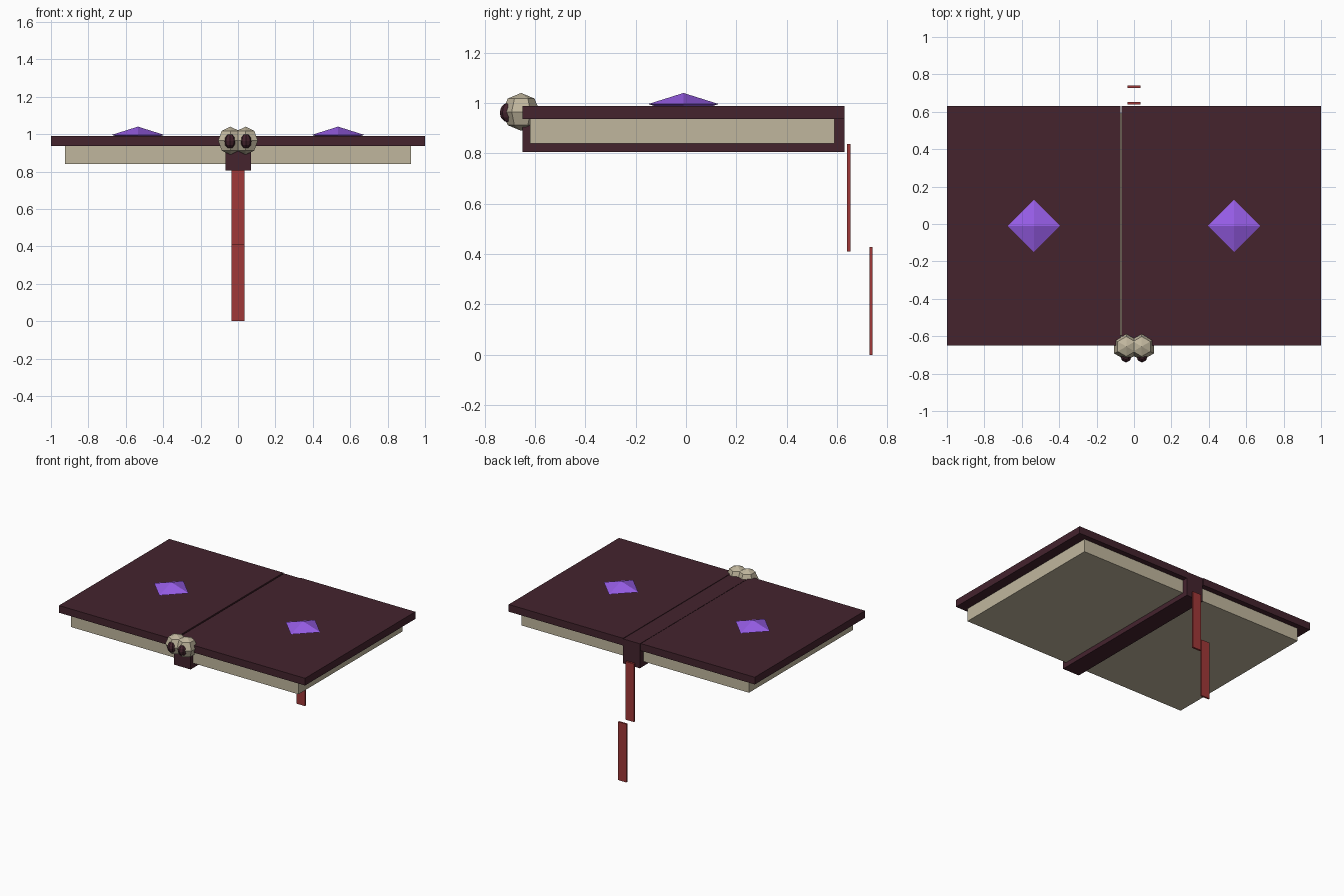
import bpy
import bmesh
from mathutils import Matrix, Vector

cube = bpy.data.objects.get("Cube")
if cube:
    bpy.data.objects.remove(cube, do_unlink=True)


def material(name, rgb):
    mat = bpy.data.materials.new(name)
    mat.use_nodes = True
    color = (*rgb, 1)
    mat.diffuse_color = color
    mat.node_tree.nodes["Principled BSDF"].inputs["Base Color"].default_value = color
    return mat


MAROON = material("dark maroon", (0.058, 0.017, 0.027))
BEIGE = material("parchment beige", (0.53, 0.47, 0.34))
RED = material("ribbon red", (0.35, 0.04, 0.04))
PURPLE = material("gem purple", (0.31, 0.11, 0.80))


def finish(name, bm, mat):
    mesh = bpy.data.meshes.new(name)
    bm.to_mesh(mesh)
    bm.free()
    mesh.materials.append(mat)
    obj = bpy.data.objects.new(name, mesh)
    bpy.context.collection.objects.link(obj)
    return obj


def box(name, low, high, mat):
    low, high = Vector(low), Vector(high)
    bm = bmesh.new()
    bmesh.ops.create_cube(bm, size=1)
    bmesh.ops.scale(bm, vec=high - low, verts=bm.verts)
    bmesh.ops.translate(bm, vec=(low + high) / 2, verts=bm.verts)
    return finish(name, bm, mat)


def ball(name, centre, radii, segments, rings, mat):
    bm = bmesh.new()
    bmesh.ops.create_uvsphere(
        bm, u_segments=segments, v_segments=rings, radius=1,
        matrix=Matrix.LocRotScale(Vector(centre), None, Vector(radii)))
    return finish(name, bm, mat)


# Spine running below the page blocks
box("spine", (-0.066, -0.65, 0.805), (0.07, 0.63, 0.985), MAROON)

for side, s in (("left", 1), ("right", -1)):
    # Open cover board, with a narrow slit beside the spine on the right
    inner = 0.07 if s > 0 else 0.073
    xs = sorted((s * inner, s))
    box(side + "_cover", (xs[0], -0.65, 0.936), (xs[1], 0.63, 0.989), MAROON)
    # Page block
    xs = sorted((s * 0.06, s * 0.925))
    box(side + "_pages", (xs[0], -0.62, 0.84), (xs[1], 0.59, 0.938), BEIGE)
    # Faceted gem set into the cover
    ball(side + "_gem", (s * 0.535, -0.01, 0.996), (0.14, 0.14, 0.044), 4, 2, PURPLE)
    # Eye and its pupil on the front end of the spine
    ball(side + "_eye", (s * 0.041, -0.655, 0.965), (0.075, 0.075, 0.075), 6, 4, BEIGE)
    ball(side + "_pupil", (s * 0.043, -0.703, 0.962), (0.031, 0.037, 0.04), 8, 6, MAROON)

# Hanging bookmark ribbon in two strips
box("upper_ribbon", (-0.034, 0.639, 0.41), (0.034, 0.653, 0.837), RED)
box("lower_ribbon", (-0.034, 0.728, 0), (0.034, 0.741, 0.428), RED)
